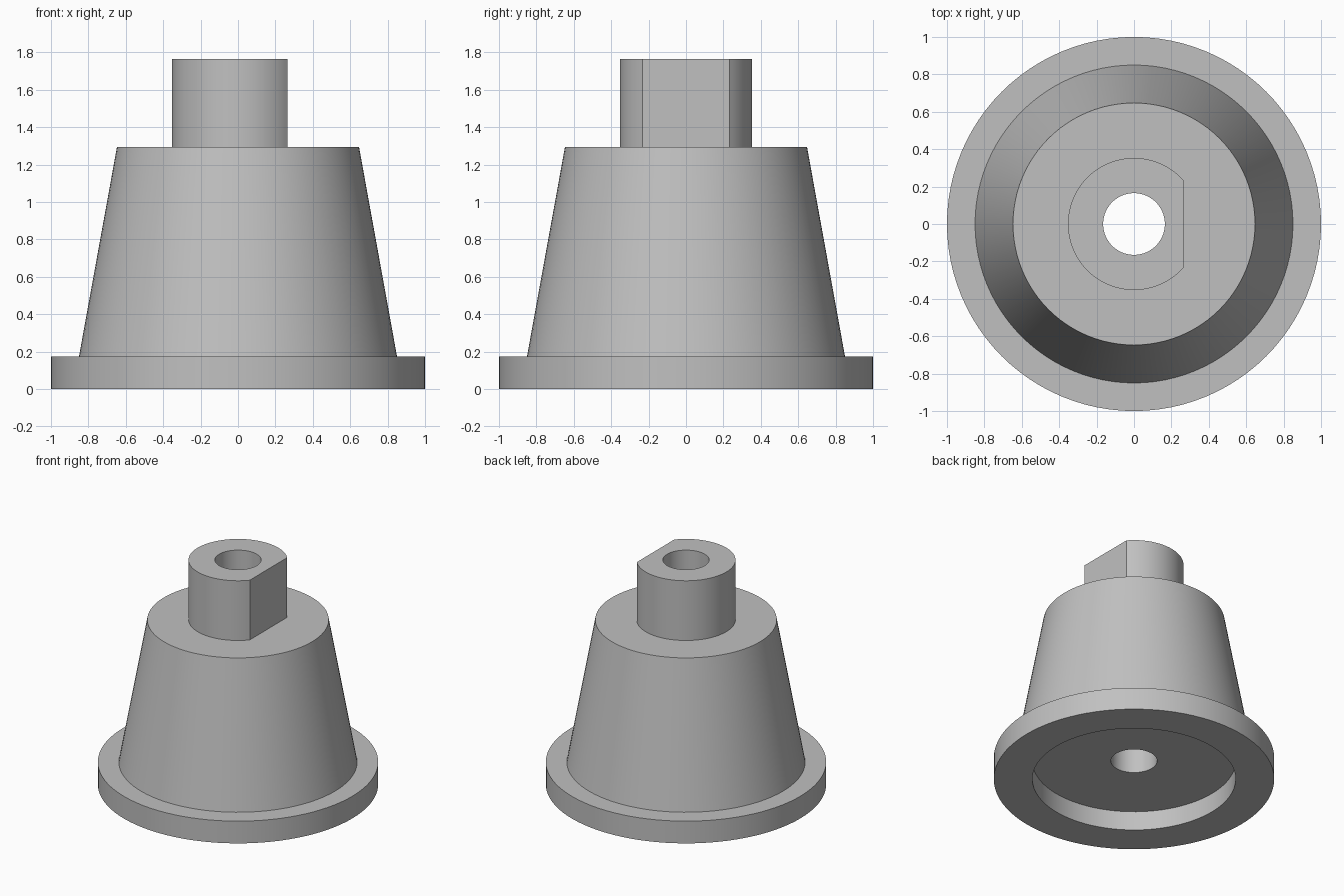
import bpy
import bmesh
from math import cos, sin, tau, radians

cube = bpy.data.objects.get("Cube")
if cube:
    bpy.data.objects.remove(cube, do_unlink=True)

SEGMENTS = 96
SHAFT_R = 0.353
FLAT_X = SHAFT_R * cos(tau * 11 / SEGMENTS)  # flat starts on the 11th segment

# Closed (radius, height) profile, from the bore round the outside
PROFILE = [
    (0.165, 0.15),    # bore, lower end
    (0.725, 0.15),    # recess ceiling
    (0.725, 0.0),     # recess rim
    (1.0, 0.0),       # flange
    (1.0, 0.175),
    (0.85, 0.175),    # foot of cone
    (0.647, 1.295),   # shoulder
    (SHAFT_R, 1.295),
    (SHAFT_R, 1.765),  # shaft top
    (0.165, 1.765),   # bore, upper end
]

# Grey material
grey = bpy.data.materials.new("grey")
grey.use_nodes = True
colour = (0.53, 0.53, 0.53, 1)
grey.diffuse_color = colour
grey.node_tree.nodes["Principled BSDF"].inputs["Base Color"].default_value = colour

# Revolve the profile
bm = bmesh.new()
rings = []
for i in range(SEGMENTS):
    a = tau * i / SEGMENTS
    ring = []
    for r, z in PROFILE:
        x = r * cos(a)
        if r == SHAFT_R:      # flat on the +x side of the shaft
            x = min(x, FLAT_X)
        ring.append(bm.verts.new((x, r * sin(a), z)))
    rings.append(ring)

for i, ring in enumerate(rings):
    following = rings[(i + 1) % SEGMENTS]
    for j in range(len(PROFILE)):
        k = (j + 1) % len(PROFILE)
        bm.faces.new((ring[j], following[j], following[k], ring[k]))
bmesh.ops.recalc_face_normals(bm, faces=bm.faces[:])

mesh = bpy.data.meshes.new("flanged_cone")
bm.to_mesh(mesh)
bm.free()
mesh.materials.append(grey)
body = bpy.data.objects.new("flanged_cone", mesh)
bpy.context.collection.objects.link(body)

# Smooth round walls, crisp edges
bpy.ops.object.select_all(action='DESELECT')
body.select_set(True)
bpy.context.view_layer.objects.active = body
bpy.ops.object.shade_smooth_by_angle(angle=radians(25))
